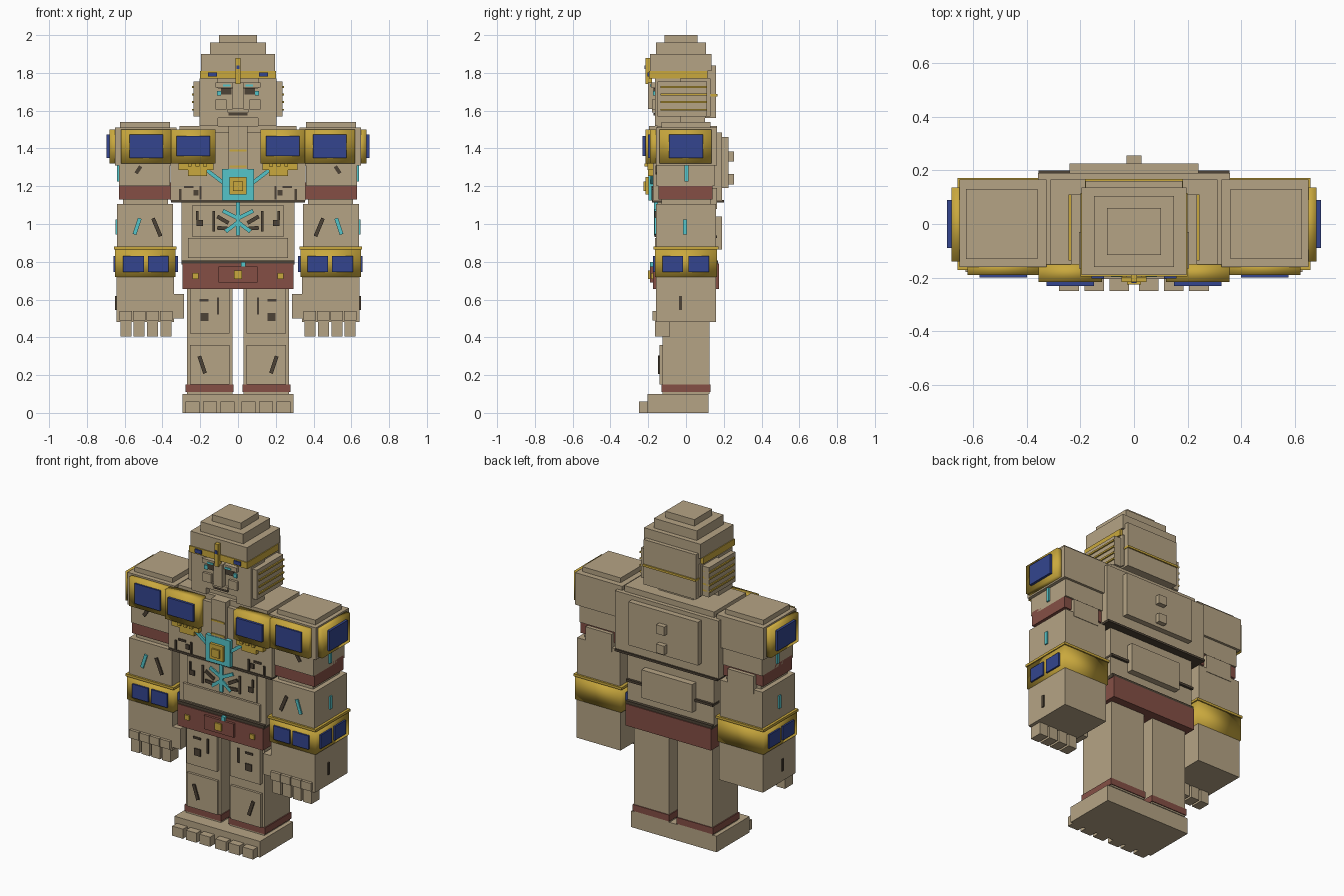
import bpy
import bmesh
import math
from mathutils import Matrix, Vector

default_cube = bpy.data.objects.get("Cube")
if default_cube:
    bpy.data.objects.remove(default_cube, do_unlink=True)


def linear(channel):
    return channel / 12.92 if channel <= .04 else ((channel + .055) / 1.055) ** 2.4


def make_material(name, *srgb):
    material = bpy.data.materials.new(name)
    material.use_nodes = True
    colour = [linear(channel) for channel in srgb] + [1]
    material.diffuse_color = colour
    shader = next(n for n in material.node_tree.nodes if n.type == "BSDF_PRINCIPLED")
    shader.inputs["Base Color"].default_value = colour
    return material


stone = make_material("sandstone", .71, .64, .52)
gold = make_material("gold", .79, .66, .24)
blue = make_material("lapis blue", .2, .27, .56)
brown = make_material("red brown", .52, .31, .27)
cyan = make_material("turquoise", .33, .77, .79)
dark = make_material("dark groove", .3, .26, .21)


def add_cuboid(name, material, matrix, smooth):
    mesh = bpy.data.meshes.new(name)
    shape = bmesh.new()
    bmesh.ops.create_cube(shape, size=1, matrix=matrix)
    for face in shape.faces:
        face.smooth = smooth
    shape.to_mesh(mesh)
    shape.free()
    mesh.materials.append(material)
    bpy.context.collection.objects.link(bpy.data.objects.new(name, mesh))


def box(name, material, x, y, z, smooth=False):
    """Cuboid from axis ranges; a single number for x means a centred half width."""
    x = x if isinstance(x, tuple) else (-x, x)
    centre = Vector([sum(span) / 2 for span in (x, y, z)])
    size = [abs(span[1] - span[0]) for span in (x, y, z)]
    add_cuboid(name, material, Matrix.Translation(centre) @ Matrix.Diagonal(size + [1]), smooth)


def pair(name, material, x, y, z, smooth=False):
    box("left_" + name, material, x, y, z, smooth)
    box("right_" + name, material, (-x[1], -x[0]), y, z, smooth)


def stroke(name, material, start, end, front, width=.02):
    """Mirrored pair of slanted bars lying on a front-facing surface."""
    for side, sign in (("left_", 1), ("right_", -1)):
        a = Vector((start[0] * sign, front, start[1]))
        b = Vector((end[0] * sign, front, end[1]))
        along = b - a
        angle = math.atan2(along.x, along.z)
        matrix = (Matrix.Translation((a + b) / 2) @ Matrix.Rotation(angle, 4, "Y")
                  @ Matrix.Diagonal((width, .016, along.length, 1)))
        add_cuboid(side + name, material, matrix, False)


# Stepped headdress
box("headdress_cap", stone, .1, (-.115, .06), (1.96, 2))
box("headdress_middle_tier", stone, .148, (-.16, .105), (1.9, 1.96))
box("headdress_lower_tier", stone, .195, (-.19, .135), (1.81, 1.9))
box("headdress_band", gold, .2, (-.195, .115), (1.77, 1.81))
box("crest_post", gold, .012, (-.215, -.18), (1.74, 1.88))
box("crest_gem", blue, .009, (-.22, -.21), (1.82, 1.84))
pair("band_gem", blue, (.112, .158), (-.203, -.19), (1.78, 1.803))

# Head and face
box("head", stone, .19, (-.15, .13), (1.57, 1.77))
box("head_back_plate", stone, .18, (.1, .16), (1.56, 1.84))
box("head_back_stripe", gold, .183, (.1, .168), (1.675, 1.688))
box("neck", stone, .12, (-.13, .1), (1.48, 1.58))
pair("headdress_flap", stone, (.105, .205), (-.165, -.03), (1.52, 1.77))
box("jaw", stone, .105, (-.165, 0), (1.56, 1.72))
box("nose", stone, .028, (-.2, -.15), (1.61, 1.75))
box("mouth", dark, .05, (-.172, -.16), (1.575, 1.588))
box("upper_lip", stone, .055, (-.18, -.15), (1.59, 1.61))
pair("cheek", stone, (.06, .118), (-.18, -.15), (1.605, 1.66))
pair("brow", stone, (.03, .12), (-.185, -.15), (1.722, 1.75))
pair("eye", dark, (.035, .09), (-.172, -.15), (1.685, 1.72))
pair("eye_corner", cyan, (.09, .112), (-.174, -.15), (1.68, 1.705))
pair("brow_inlay", cyan, (.04, .08), (-.19, -.18), (1.728, 1.738))
pair("ear", stone, (.18, .235), (-.15, .11), (1.57, 1.755))
for row in range(4):
    height = 1.6 + row * .04
    pair("ear_slat", gold, (.19, .243), (-.135, .11), (height, height + .01))

# Chest and back
box("chest", stone, .357, (-.175, .19), (1.125, 1.485))
box("collar", stone, .31, (-.15, .165), (1.48, 1.52))
box("chest_base_groove", dark, .355, (-.18, .2), (1.113, 1.126))
box("back_plate", stone, .24, (.18, .225), (1.19, 1.46))
for low in (1.21, 1.33):
    box("back_knob", stone, .028, (.22, .255), (low, low + .055))
box("sternum", stone, .05, (-.195, -.15), (1.29, 1.52))
for low in (1.3, 1.385):
    box("sternum_trim", gold, .045, (-.2, -.19), (low, low + .01))
pair("chest_panel", gold, (.12, .355), (-.215, -.15), (1.32, 1.5), smooth=True)
pair("chest_panel_gem", blue, (.148, .325), (-.23, -.2), (1.36, 1.465))
pair("chest_panel_step", gold, (.13, .315), (-.205, -.15), (1.285, 1.325))
pair("chest_panel_tip", gold, (.165, .265), (-.2, -.15), (1.255, 1.29))
for column in range(3):
    inner = .165 + column * .04
    pair("chest_panel_stud", gold, (inner, inner + .02), (-.22, -.19), (1.305, 1.32))

# Heart emblem with rays
box("emblem", cyan, .085, (-.198, -.15), (1.125, 1.29))
box("emblem_frame", gold, .046, (-.215, -.18), (1.155, 1.25))
box("emblem_core", gold, .026, (-.225, -.2), (1.175, 1.225))
stroke("emblem_ray", cyan, (.08, 1.22), (.165, 1.285), -.18)
pair("chest_groove", dark, (.192, .204), (-.182, -.17), (1.13, 1.2))
pair("chest_groove_cap", dark, (.235, .285), (-.182, -.17), (1.19, 1.202))
pair("chest_groove_dot", dark, (.21, .235), (-.182, -.17), (1.15, 1.18))
pair("chest_outer_groove", dark, (.3, .312), (-.182, -.17), (1.125, 1.185))

# Abdomen
box("abdomen", stone, .298, (-.15, .15), (.8, 1.115))
box("abdomen_plate", stone, .24, (-.16, -.1), (.93, 1.1))
box("waist_plate", stone, .265, (-.165, -.1), (.82, .925))
box("lower_back_plate", stone, .175, (.1, .19), (.865, 1.04))
box("lower_back_groove", dark, .3, (.1, .165), (.925, .94))
box("abdomen_stem", cyan, .011, (-.17, -.15), (.94, 1.12))
stroke("abdomen_upper_ray", cyan, (0, 1.03), (.08, 1.07), -.16)
stroke("abdomen_lower_ray", cyan, (0, 1.01), (.065, .96), -.16)
stroke("abdomen_slash", dark, (.05, 1.005), (.11, 1.04), -.16)
stroke("abdomen_low_slash", dark, (.05, .975), (.11, .98), -.16)
pair("abdomen_groove", dark, (.122, .134), (-.168, -.15), (.96, 1.07))
pair("abdomen_short_groove", dark, (.21, .222), (-.168, -.15), (1.02, 1.07))
pair("abdomen_dot", dark, (.185, .22), (-.168, -.15), (.99, 1.02))

# Belt
box("belt_groove", dark, .298, (-.17, .17), (.785, .808))
box("belt", brown, .295, (-.175, .175), (.655, .79))
box("belt_buckle", brown, .103, (-.19, -.15), (.69, .775))
box("buckle_stud", gold, .021, (-.2, -.17), (.71, .755))
pair("belt_stud", gold, (.21, .24), (-.185, -.15), (.71, .74))
box("belt_bead", cyan, (.015, .04), (-.19, -.15), (.775, .8))

# Shoulders with gold framed gems
pair("shoulder", stone, (.325, .65), (-.16, .165), (1.31, 1.51))
pair("shoulder_cap", stone, (.36, .625), (-.13, .13), (1.5, 1.54))
pair("shoulder_front_panel", gold, (.355, .62), (-.19, -.14), (1.32, 1.5), smooth=True)
pair("shoulder_front_gem", blue, (.398, .575), (-.2, -.17), (1.35, 1.475))
pair("shoulder_side_panel", gold, (.63, .68), (-.14, .135), (1.32, 1.5), smooth=True)
pair("shoulder_side_gem", blue, (.66, .695), (-.09, .09), (1.35, 1.475))

# Arms
pair("upper_arm", stone, (.36, .63), (-.155, .15), (1.2, 1.32))
pair("arm_band", brown, (.355, .63), (-.145, .14), (1.13, 1.22))
pair("forearm", stone, (.345, .64), (-.16, .16), (.86, 1.105))
pair("elbow", stone, (.37, .61), (-.13, .13), (1.09, 1.14))
pair("elbow_back_plate", stone, (.4, .58), (.1, .163), (1.08, 1.19))
stroke("upper_arm_slash", dark, (.515, 1.305), (.54, 1.268), -.154)
stroke("forearm_slash", dark, (.45, 1.03), (.41, .935), -.16)
stroke("forearm_inlay", cyan, (.52, 1.03), (.548, .945), -.16)
pair("upper_arm_side_inlay", cyan, (.62, .64), (-.008, .012), (1.225, 1.31))
pair("forearm_side_inlay", cyan, (.63, .648), (-.015, .005), (.945, 1.025))

# Gauntlets
pair("gauntlet", gold, (.332, .65), (-.165, .165), (.72, .87), smooth=True)
pair("gauntlet_rim", gold, (.325, .656), (-.172, .172), (.865, .88))
for start in (.367, .498):
    pair("gauntlet_front_gem", blue, (start, start + .11), (-.175, -.15), (.745, .83))
for start in (-.125, .012):
    pair("gauntlet_side_gem", blue, (.62, .66), (start, start + .11), (.745, .83))
pair("gauntlet_inner_gem", blue, (.318, .35), (-.12, .12), (.745, .83))

# Hands
pair("hand", stone, (.34, .643), (-.16, .16), (.48, .72))
pair("hand_side_groove", dark, (.64, .65), (-.038, -.022), (.545, .62))
pair("thumb", stone, (.285, .345), (-.16, -.07), (.5, .63))
for finger in range(4):
    inner = .352 + finger * .071
    pair("finger", stone, (inner, inner + .058), (-.165, -.085), (.405, .5))
    pair("knuckle", stone, (inner - .004, inner + .062), (-.178, -.14), (.49, .54))

# Legs
pair("leg", stone, (.03, .27), (-.125, .125), (.1, .67))
pair("thigh_plate", stone, (.045, .255), (-.145, -.1), (.42, .66))
pair("shin_plate", stone, (.045, .255), (-.14, -.1), (.15, .36))
pair("ankle_band", brown, (.025, .277), (-.13, .13), (.11, .15))
pair("thigh_groove", dark, (.1, .112), (-.152, -.14), (.52, .61))
pair("thigh_cap_groove", dark, (.155, .205), (-.152, -.14), (.59, .602))
pair("thigh_dot", dark, (.155, .198), (-.152, -.14), (.487, .53))
stroke("shin_slash", dark, (.205, .3), (.175, .21), -.14)

# Foot block with toes
box("feet", stone, .295, (-.205, .12), (0, .1))
for centre in (.055, .148, .242):
    pair("toe", stone, (centre - .037, centre + .037), (-.25, -.19), (0, .06))
